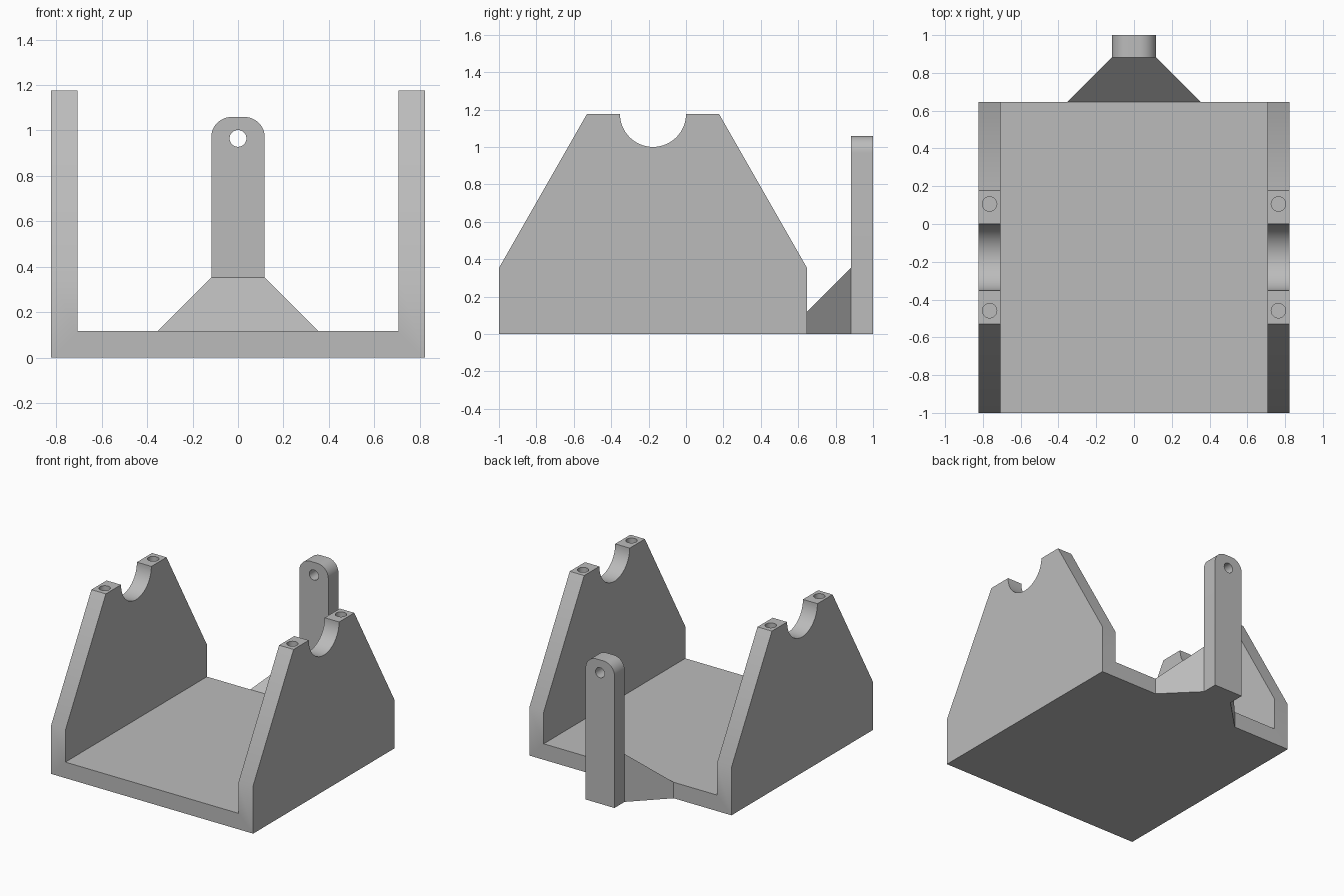
import bpy, bmesh
from math import sin, cos, pi
from mathutils import Matrix, Vector

cube = bpy.data.objects.get("Cube")
if cube:
    bpy.data.objects.remove(cube)

U = 1 / 17                      # design module: all sizes are multiples of it
X, Y, Z = Vector((1, 0, 0)), Vector((0, 1, 0)), Vector((0, 0, 1))

grey = bpy.data.materials.new("plain grey")
grey.use_nodes = True
COLOUR = (0.5, 0.5, 0.5, 1)
grey.diffuse_color = COLOUR
grey.node_tree.nodes["Principled BSDF"].inputs["Base Color"].default_value = COLOUR


def finish(name, bm):
    bmesh.ops.recalc_face_normals(bm, faces=bm.faces)
    mesh = bpy.data.meshes.new(name)
    bm.to_mesh(mesh)
    bm.free()
    mesh.materials.append(grey)
    obj = bpy.data.objects.new(name, mesh)
    bpy.context.collection.objects.link(obj)
    return obj


def loft(name, start, end):
    """Closed solid between two matching outlines."""
    bm = bmesh.new()
    a = [bm.verts.new(p) for p in start]
    b = [bm.verts.new(p) for p in end]
    bm.faces.new(a)
    bm.faces.new(b)
    for i in range(len(a)):
        j = (i + 1) % len(a)
        bm.faces.new((a[i], a[j], b[j], b[i]))
    return finish(name, bm)


def prism(name, outline, across, up, origin, depth):
    """Extrude a 2D outline, given in modules, along a depth vector."""
    start = [origin + (across * u + up * v) * U for u, v in outline]
    return loft(name, start, [p + depth for p in start])


def arc(cu, cv, r, a0, a1, n):
    return [(cu + r * cos(a0 + (a1 - a0) * i / n),
             cv + r * sin(a0 + (a1 - a0) * i / n)) for i in range(n + 1)]


def circle(cu, cv, r, n=32):
    return arc(cu, cv, r, 0, 2 * pi, n)[:-1]


def cut(obj, cutter):
    mod = obj.modifiers.new("cut", 'BOOLEAN')
    mod.operation, mod.solver, mod.object = 'DIFFERENCE', 'EXACT', cutter
    bpy.context.view_layer.objects.active = obj
    bpy.ops.object.modifier_apply(modifier=mod.name)
    bpy.data.objects.remove(cutter)


def smooth(obj):
    bpy.ops.object.select_all(action='DESELECT')
    obj.select_set(True)
    bpy.context.view_layer.objects.active = obj
    bpy.ops.object.shade_smooth_by_angle()


# Cradle: side profile with a half-round saddle, hollowed to a floor and two walls
side = [(-17, 0), (11, 0), (11, 6), (3, 20)]
side += arc(-3, 20, 3, 0, -pi, 32) + [(-9, 20), (-17, 6)]
cradle = prism("cradle", side, Y, Z, X * -14 * U, X * 28 * U)
channel = [(-12, 2), (12, 2), (12, 25), (-12, 25)]
cut(cradle, prism("channel_cutter", channel, X, Z, Y * -20 * U, Y * 35 * U))

# Screw holes on the flat wall tops
for x in (-13, 13):
    for y in (-7.8, 1.8):
        cut(cradle, prism("screw_cutter", circle(x, y, 0.65), X, Y,
                          Z * 14 * U, Z * 8 * U))
smooth(cradle)

# Rear post: rounded upper corners and a through hole
post_outline = [(-2, 0), (2, 0)]
post_outline += arc(0.5, 16.5, 1.5, 0, pi / 2, 12)
post_outline += arc(-0.5, 16.5, 1.5, pi / 2, pi, 12)
post = prism("rear_post", post_outline, X, Z, Y * 15 * U, Y * 2 * U)
cut(post, prism("pin_cutter", circle(0, 16.4, 0.63), X, Z,
                Y * 14 * U, Y * 4 * U))
smooth(post)


# Tapered gusset from the floor's rear edge up to the post
def section(half, top, y):
    return [Vector((x, y, z)) * U for x, z in
            ((-half, 0), (half, 0), (half, top), (-half, top))]


loft("gusset", section(6, 2, 11), section(2, 6, 15))
